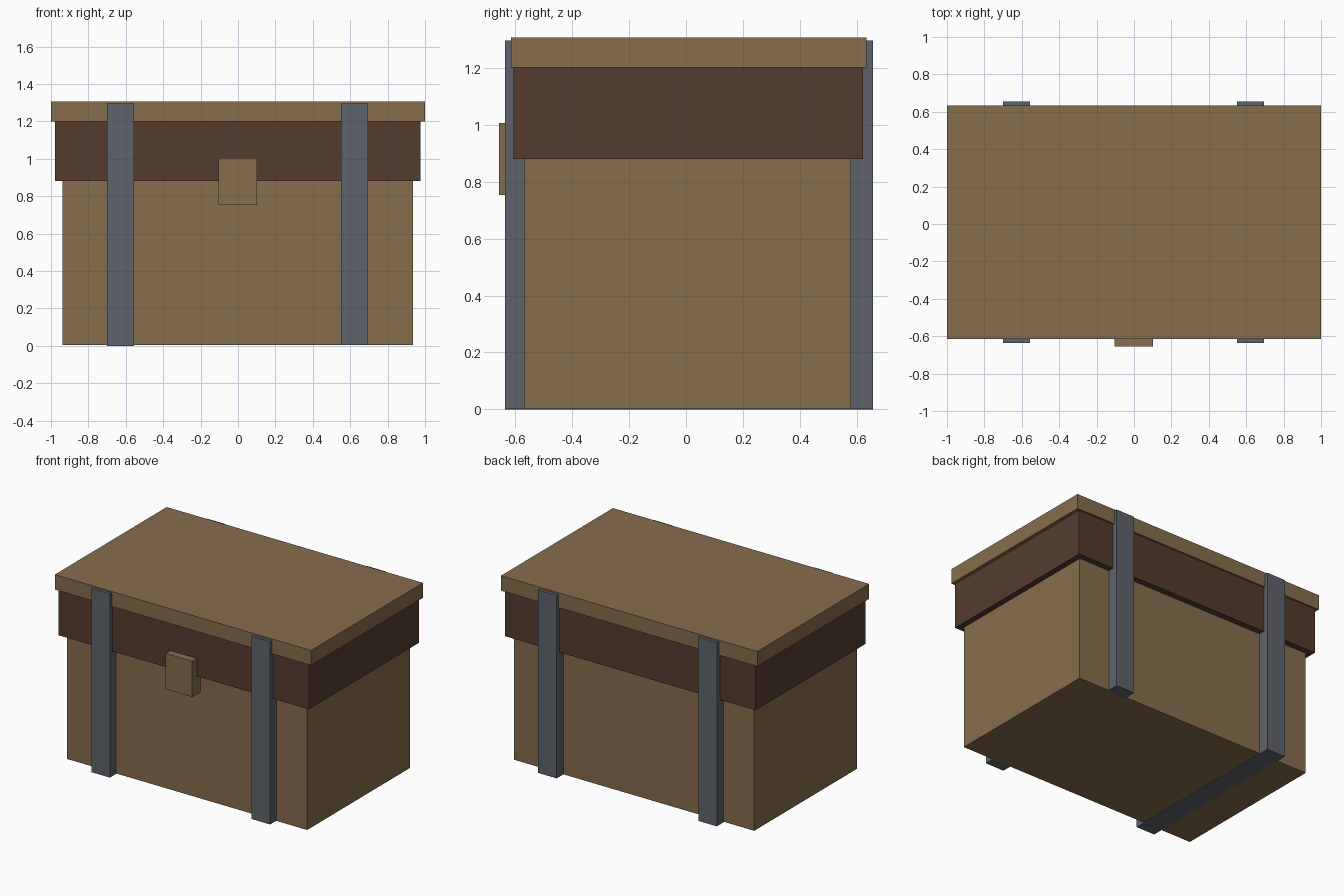
import bpy
import bmesh
from mathutils import Vector

if "Cube" in bpy.data.objects:
    bpy.data.objects.remove(bpy.data.objects["Cube"])


def srgb(r, g, b):
    lin = [((c / 255 + 0.055) / 1.055) ** 2.4 for c in (r, g, b)]
    return (*lin, 1.0)


def material(name, rgb):
    mat = bpy.data.materials.new(name)
    mat.diffuse_color = srgb(*rgb)
    mat.use_nodes = True
    mat.node_tree.nodes["Principled BSDF"].inputs["Base Color"].default_value = mat.diffuse_color
    return mat


wood = material("tan wood", (134, 109, 76))
dark_wood = material("dark brown wood", (85, 59, 46))
iron = material("grey iron", (95, 99, 107))


def box(name, x, y, z, mat):
    """Flat-shaded box given its (min, max) range on each axis."""
    bm = bmesh.new()
    bmesh.ops.create_cube(bm, size=1)
    lo, hi = Vector((x[0], y[0], z[0])), Vector((x[1], y[1], z[1]))
    for v in bm.verts:
        v.co = (lo + hi) / 2 + v.co * (hi - lo)
    mesh = bpy.data.meshes.new(name)
    bm.to_mesh(mesh)
    bm.free()
    mesh.materials.append(mat)
    obj = bpy.data.objects.new(name, mesh)
    bpy.context.collection.objects.link(obj)
    return obj


# Chest body, overhanging lid band and top board
box("chest_body", (-0.938, 0.936), (-0.566, 0.579), (0.003, 0.90), wood)
box("lid_band", (-0.978, 0.976), (-0.605, 0.622), (0.88, 1.21), dark_wood)
box("lid_top", (-1.0, 1.0), (-0.614, 0.634), (1.20, 1.305), wood)

# Iron straps run right through; only the left one shows on the underside
for side, x0, z0 in (("left", -0.70, 0.0), ("right", 0.55, 0.004)):
    box(f"strap_{side}", (x0, x0 + 0.145), (-0.635, 0.656), (z0, 1.295), iron)

# Latch on the front
box("latch", (-0.105, 0.102), (-0.656, -0.56), (0.753, 1.005), wood)
